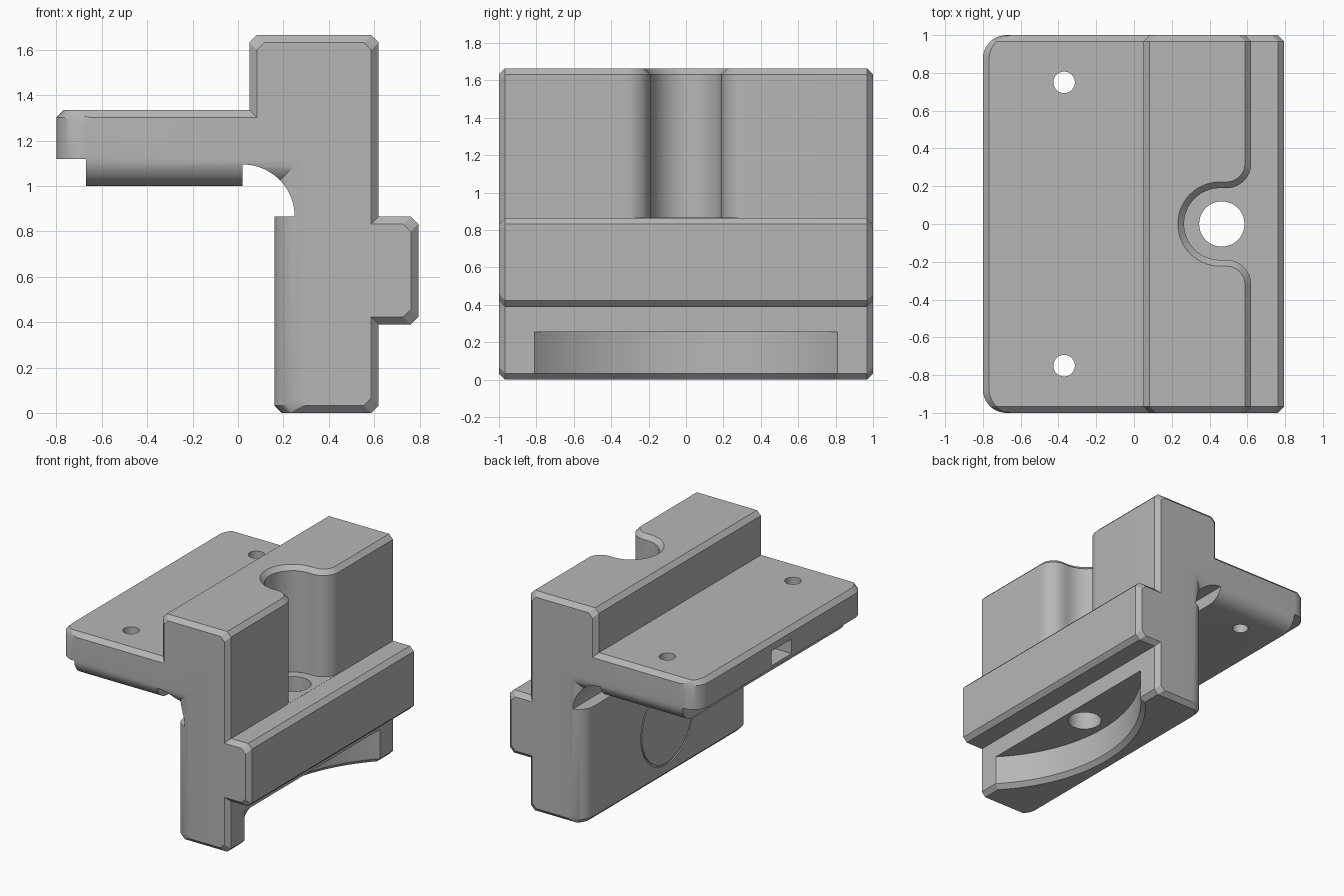
import bpy, bmesh, math
from math import sin, cos, pi, sqrt

cube = bpy.data.objects.get("Cube")
if cube:
    bpy.data.objects.remove(cube)

CHAMFER = 0.033
ROUND = 0.125

grey = bpy.data.materials.new("plain grey")
grey.use_nodes = True
grey.diffuse_color = (0.47, 0.47, 0.47, 1)
grey.node_tree.nodes["Principled BSDF"].inputs["Base Color"].default_value = grey.diffuse_color


def loft(name, rings, closed=False):
    """Skin matching rings of points; cap the ends unless the rings form a loop."""
    bm = bmesh.new()
    loops = [[bm.verts.new(p) for p in ring] for ring in rings]
    pairs = list(zip(loops, loops[1:]))
    if closed:
        pairs.append((loops[-1], loops[0]))
    else:
        bm.faces.new(loops[0])
        bm.faces.new(loops[-1])
    for a, b in pairs:
        for i in range(len(a)):
            j = (i + 1) % len(a)
            bm.faces.new((a[i], a[j], b[j], b[i]))
    bmesh.ops.recalc_face_normals(bm, faces=bm.faces)
    mesh = bpy.data.meshes.new(name)
    bm.to_mesh(mesh)
    bm.free()
    mesh.materials.append(grey)
    obj = bpy.data.objects.new(name, mesh)
    bpy.context.collection.objects.link(obj)
    return obj


def arc(cx, cy, r, start, end, n):
    return [(cx + r * cos(start + (end - start) * k / n),
             cy + r * sin(start + (end - start) * k / n)) for k in range(n + 1)]


def circle(cx, cy, r, n=64):
    return arc(cx, cy, r, 0, 2 * pi, n)[:-1]


def at_z(points, z):
    return [(x, y, z) for x, y in points]


# Body outline: x, z, corner is chamfered, following edge has a rounded end
OUTLINE = [
    (0.16, 0, True, False), (0.62, 0, True, False),
    (0.62, 0.39, False, False), (0.795, 0.39, True, False),
    (0.795, 0.865, True, False), (0.62, 0.865, False, False),
    (0.62, 1.665, True, False), (0.05, 1.665, True, False),
    (0.05, 1.335, False, False), (-0.8, 1.335, True, True),
    (-0.8, 1.0, False, True), (0.16, 1.0, False, True),
]


def body_ring(y):
    """Outline pulled inwards near the ends, with its marked corners cut off."""
    flat = max(0, abs(y) - (1 - CHAMFER))
    d = max(0, abs(y) - (1 - ROUND))
    curved = ROUND - sqrt(max(0, ROUND ** 2 - d ** 2))
    n = len(OUTLINE)
    shifts = []
    for i, (x, z, _, rounded) in enumerate(OUTLINE):
        nx, nz = OUTLINE[(i + 1) % n][:2]
        length = math.hypot(nx - x, nz - z)
        amount = curved if rounded else flat
        shifts.append((-(nz - z) / length * amount, (nx - x) / length * amount))
    pts = [(OUTLINE[i][0] + shifts[i - 1][0] + shifts[i][0],
            OUTLINE[i][1] + shifts[i - 1][1] + shifts[i][1]) for i in range(n)]
    ring = []
    for i, (x, z) in enumerate(pts):
        if not OUTLINE[i][2]:
            ring.append((x, y, z))
            continue
        for px, pz in (pts[i - 1], pts[(i + 1) % n]):
            t = CHAMFER / math.hypot(px - x, pz - z)
            ring.append((x + (px - x) * t, y, z + (pz - z) * t))
    return ring


half = sorted([1 - ROUND + ROUND * sin(pi / 2 * k / 10) for k in range(11)] + [1 - CHAMFER])
body = loft("clamp_body", [body_ring(y) for y in [-v for v in reversed(half)] + half])


def cut(cutter):
    cutter.hide_render = True
    mod = body.modifiers.new(cutter.name, "BOOLEAN")
    mod.operation = "DIFFERENCE"
    mod.solver = "EXACT"
    mod.object = cutter
    bpy.context.view_layer.objects.active = body
    bpy.ops.object.modifier_apply(modifier=mod.name)
    bpy.data.objects.remove(cutter)


def cut_box(name, x0, x1, y0, y1, z0, z1):
    corners = [(x0, y0), (x1, y0), (x1, y1), (x0, y1)]
    cut(loft(name, [at_z(corners, z0), at_z(corners, z1)]))


def cut_hole(name, x, y, r, z0, z1):
    c = circle(x, y, r)
    cut(loft(name, [at_z(c, z0), at_z(c, z1)]))


# Step under the outer plate edge, and the slot in that edge
cut_box("edge_step", -1, -0.67, -1.2, 1.2, 0.9, 1.12)
cut_box("edge_slot", -1, -0.5, -0.12, 0.12, 1.14, 1.25)

# Quarter-round relief in the inside corner
relief = [(0.02, 0.865)] + arc(0.02, 0.865, 0.23, 0, pi / 2, 20)
cut(loft("corner_relief", [[(x, y, z) for x, z in relief] for y in (-1.2, 1.2)]))


# Vertical channel in the upright, flared at its mouth and chamfered on top
def channel(grow):
    r, flare = 0.19 + grow, 0.13 - grow
    side = arc(0.49, 0.32, flare, 0, -pi / 2, 12)
    back = arc(0.455, 0, r, pi / 2, 3 * pi / 2, 32)
    return ([(1, 0.32)] + side + back
            + [(x, -y) for x, y in reversed(side)] + [(1, -0.32)])


cut(loft("channel", [at_z(channel(0), 0.866), at_z(channel(0), 1.665 - CHAMFER),
                     at_z(channel(CHAMFER), 1.665), at_z(channel(CHAMFER), 1.8)]))

# Curved recess at the foot, with a chamfered rim
wall, rim = circle(1.45, 0, 1.16, 160), circle(1.45, 0, 1.16 + CHAMFER, 160)
cut(loft("foot_recess", [at_z(rim, -0.1), at_z(rim, 0), at_z(wall, CHAMFER), at_z(wall, 0.255)]))

# Bolt hole and the two plate holes
cut_hole("bolt_hole", 0.465, 0, 0.12, 0.1, 1)
for y in (-0.75, 0.75):
    cut_hole("plate_hole", -0.37, y, 0.057, 0.9, 1.5)

# Shallow ring groove on the inner face of the leg
cut(loft("ring_groove", [[(x, y, z) for y, z in circle(0, 0.4, r)]
                         for x, r in ((0.1, 0.31), (0.17, 0.31), (0.17, 0.297), (0.1, 0.297))],
         closed=True))

# Smooth the curves, keep the edges crisp
for o in bpy.context.selected_objects:
    o.select_set(False)
body.select_set(True)
bpy.context.view_layer.objects.active = body
bpy.ops.object.shade_smooth_by_angle(angle=math.radians(25))
